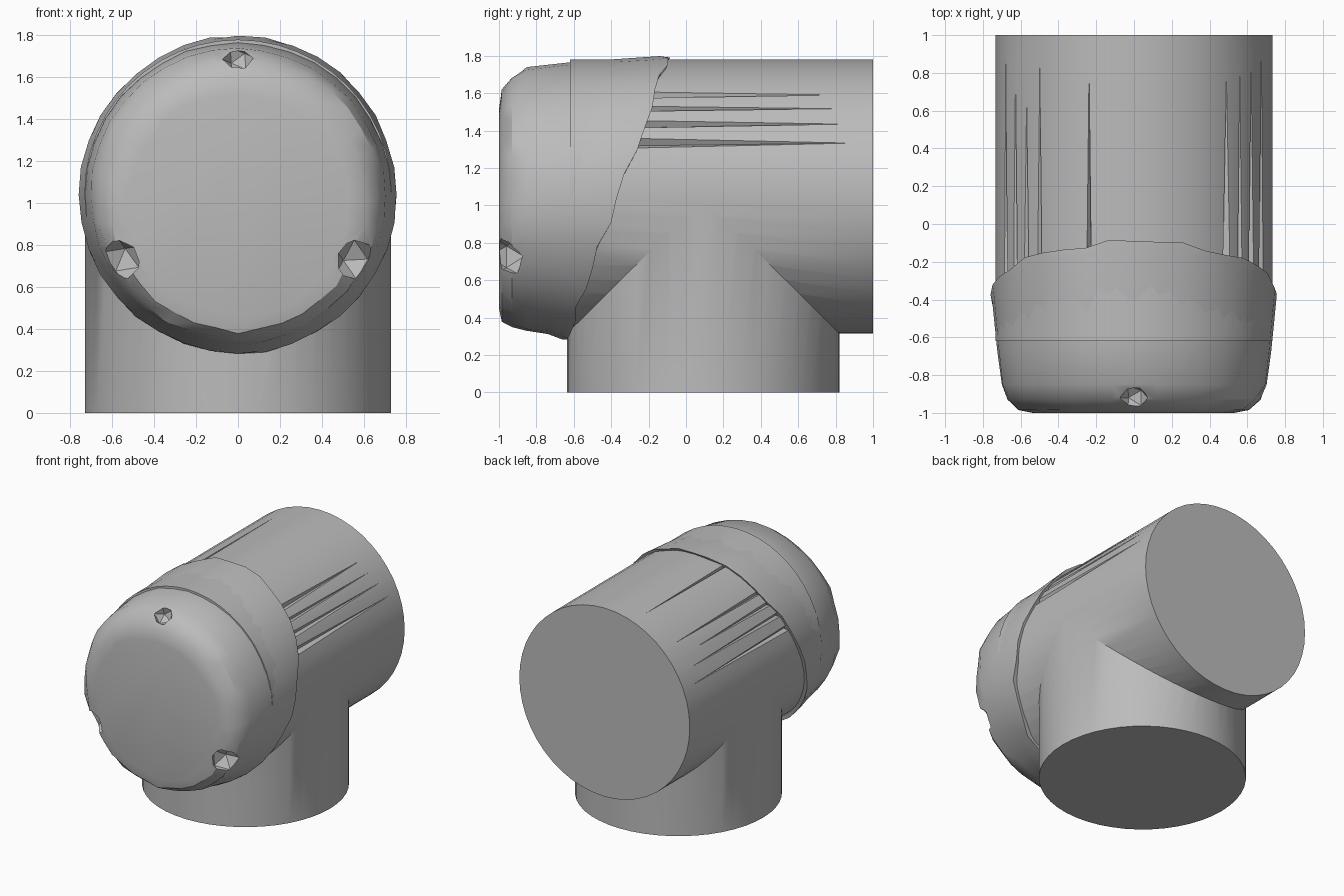
import bpy, bmesh, math, random
from mathutils import Matrix, Vector

if "Cube" in bpy.data.objects:
    bpy.data.objects.remove(bpy.data.objects["Cube"])

random.seed(4)
AXIS_Z = 1.047   # height of the horizontal pipe axis
R = 0.7325       # pipe radius

grey = bpy.data.materials.new("pipe grey")
grey.diffuse_color = (0.5, 0.5, 0.5, 1)
grey.use_nodes = True
grey.node_tree.nodes["Principled BSDF"].inputs["Base Color"].default_value = grey.diffuse_color


def make_object(name, bm):
    bmesh.ops.recalc_face_normals(bm, faces=bm.faces)
    mesh = bpy.data.meshes.new(name)
    bm.to_mesh(mesh)
    bm.free()
    mesh.materials.append(grey)
    obj = bpy.data.objects.new(name, mesh)
    bpy.context.collection.objects.link(obj)
    return obj


def cylinder(name, radius, length, matrix):
    bm = bmesh.new()
    bmesh.ops.create_cone(bm, cap_ends=True, segments=48, radius1=radius,
                          radius2=radius, depth=length, matrix=matrix)
    return make_object(name, bm)


def activate(obj):
    bpy.ops.object.select_all(action='DESELECT')
    obj.select_set(True)
    bpy.context.view_layer.objects.active = obj


def combine(target, other, operation):
    activate(target)
    mod = target.modifiers.new("combine", 'BOOLEAN')
    mod.operation, mod.object, mod.solver = operation, other, 'EXACT'
    bpy.ops.object.modifier_apply(modifier=mod.name)
    bpy.data.objects.remove(other)


# Tee: horizontal pipe joined to the vertical branch
tee = cylinder("tee_pipe", R, 1.62,
               Matrix.Translation((0, 0.19, AXIS_Z)) @ Matrix.Rotation(math.pi / 2, 4, 'X'))
branch = cylinder("branch_pipe", 0.729, 1.04, Matrix.Translation((0, 0.092, 0.52)))
combine(tee, branch, 'UNION')

# Tapered grooves running back from the cap: angle from top, width, rear end
grooves = [(-19, 0.025, 0.95), (-43, 0.03, 0.95), (-51, 0.035, 0.75), (-59, 0.035, 0.9),
           (-68, 0.04, 0.95), (42, 0.05, 0.9), (50, 0.035, 0.9), (58, 0.045, 0.95),
           (67, 0.055, 0.96)]
bm = bmesh.new()
for angle, width, rear in grooves:
    turn = Matrix.Translation((0, 0, AXIS_Z)) @ Matrix.Rotation(math.radians(angle), 4, 'Y')
    points = [(-width, -0.35, R + 0.03), (width, -0.35, R + 0.03),
              (0, -0.35, R - 0.04), (0, rear, R + 0.002)]
    v = [bm.verts.new(turn @ Vector(p)) for p in points]
    for a, b, c in ((0, 1, 2), (0, 1, 3), (1, 2, 3), (2, 0, 3)):
        bm.faces.new((v[a], v[b], v[c]))
combine(tee, make_object("groove_cutter", bm), 'DIFFERENCE')

# End cap: lofted rings of (y, centre z, radius, slant, roughness)
rings = [(-1.0, 0.99, 0.53, 0, 0.015), (-0.985, 1.0, 0.61, 0, 0.012),
         (-0.93, 1.02, 0.672, 0, 0.01), (-0.85, 1.035, 0.703, 0, 0.004),
         (-0.68, 1.04, 0.725, 0.08, 0.003), (-0.40, 1.04, 0.755, 0.34, 0.004),
         (-0.365, 1.04, 0.756, 0.36, 0.006), (-0.375, 1.04, 0.70, 0.36, 0)]
N = 36
bm = bmesh.new()
loops = []
for y, zc, r, slant, rough in rings:
    loop = []
    for i in range(N):
        a = 2 * math.pi * i / N
        rad = r + random.uniform(-rough, rough)
        dz = rad * math.cos(a)
        wave = random.uniform(-0.016, 0.016) if y == -0.365 else 0
        loop.append(bm.verts.new((rad * math.sin(a), y + slant * dz + wave, zc + dz)))
    loops.append(loop)
for lower, upper in zip(loops, loops[1:]):
    for i in range(N):
        j = (i + 1) % N
        bm.faces.new((lower[i], lower[j], upper[j], upper[i]))
bm.faces.new(loops[0])
bm.faces.new(loops[-1])
cap = make_object("end_cap", bm)

# Three chipped notches around the front edge of the cap
bm = bmesh.new()
for x, y, z, size in ((0, -0.92, 1.69, 0.075), (-0.56, -0.96, 0.73, 0.11),
                      (0.56, -0.96, 0.73, 0.11)):
    place = Matrix.Translation((x, y, z)) @ Matrix.Rotation(x + 0.4, 4, 'Y')
    bmesh.ops.create_icosphere(bm, subdivisions=1, radius=size, matrix=place)
combine(cap, make_object("notch_cutter", bm), 'DIFFERENCE')

# Smooth shading with crisp edges
for obj in (tee, cap):
    activate(obj)
    bpy.ops.object.shade_smooth_by_angle(angle=math.radians(32))
